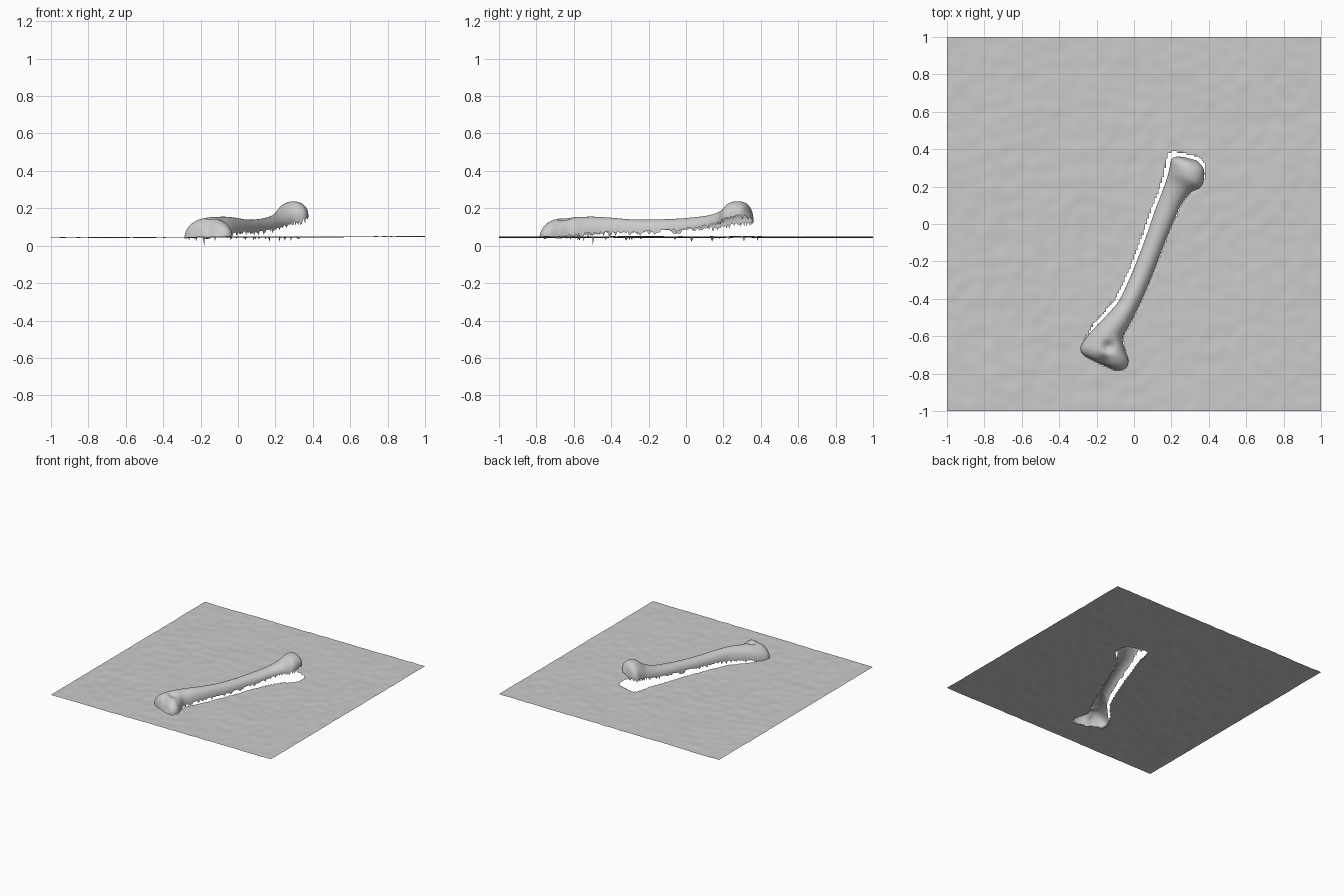
import bpy, bmesh, math, random
from mathutils import Vector, noise

if "Cube" in bpy.data.objects:
    bpy.data.objects.remove(bpy.data.objects["Cube"])

random.seed(4)

# Cross-sections along the bone: left x,y, right x,y, crest z, left rim z, right rim z
SECTIONS = [
    (-.21, -.735, -.10, -.785, .05, .045, .045),
    (-.27, -.70, -.05, -.775, .115, .04, .05),
    (-.285, -.66, -.03, -.735, .145, .04, .05),
    (-.255, -.605, -.045, -.68, .152, .045, .05),
    (-.20, -.545, -.06, -.61, .153, .06, .06),
    (-.12, -.46, -.025, -.54, .155, .07, .07),
    (-.075, -.40, .035, -.42, .15, .075, .075),
    (-.01, -.26, .095, -.28, .14, .08, .075),
    (.06, -.08, .16, -.11, .142, .085, .085),
    (.115, .08, .21, .01, .152, .095, .095),
    (.15, .17, .25, .10, .165, .105, .11),
    (.175, .24, .30, .165, .19, .115, .125),
    (.19, .30, .36, .20, .23, .125, .145),
    (.20, .345, .375, .255, .235, .13, .16),
    (.23, .36, .37, .30, .215, .135, .165),
    (.28, .355, .335, .34, .165, .14, .155),
]
# Hollows between the condyles: x, y, radius, depth
DIMPLES = [(-.135, -.655, .03, .025), (-.16, -.735, .03, .025)]


def spline(t):
    """Catmull-Rom blend of the section table."""
    n = len(SECTIONS) - 1
    i = min(int(t), n - 1)
    f = t - i
    a, b, c, d = (SECTIONS[max(0, min(n, i + k))] for k in (-1, 0, 1, 2))
    return [.5 * (2 * q + (r - p) * f + (2 * p - 5 * q + 4 * r - s) * f * f
                  + (3 * q - p - 3 * r + s) * f ** 3) for p, q, r, s in zip(a, b, c, d)]


def finish(bm, name):
    mesh = bpy.data.meshes.new(name)
    bmesh.ops.recalc_face_normals(bm, faces=bm.faces)
    for f in bm.faces:
        f.smooth = True
    bm.to_mesh(mesh)
    bm.free()
    ob = bpy.data.objects.new(name, mesh)
    bpy.context.collection.objects.link(ob)


# Bone shell: open-bottomed arch lofted along the sections, with a ragged rim
ROWS, COLS = 210, 28
bm = bmesh.new()
grid = []
for r in range(ROWS + 1):
    t = r / ROWS * (len(SECTIONS) - 1)
    lx, ly, rx, ry, top, zl, zr = spline(t)
    lean = .012 * max(0, min(1, (t - 10) / 2))
    row = []
    for c in range(COLS + 1):
        a = math.pi * c / COLS
        u = .5 - .5 * math.cos(a)
        x, y = lx + (rx - lx) * u, ly + (ry - ly) * u
        rim = zl + (zr - zl) * u
        arch = math.sin(a) ** .9 if 0 < c < COLS else 0
        z = rim + (top - rim) * arch + lean * (2 * u - 1) * arch
        for dx, dy, rad, dep in DIMPLES:
            z -= dep * arch * math.exp(-((x - dx) ** 2 + (y - dy) ** 2) / rad ** 2)
        if c in (0, COLS) and t > 3:
            z -= random.choice((0, 0, .006, .012, .022))
        row.append(bm.verts.new((x, y, z)))
    grid.append(row)
for r in range(ROWS):
    for c in range(COLS):
        bm.faces.new((grid[r][c], grid[r][c + 1], grid[r + 1][c + 1], grid[r + 1][c]))
# Rounded end caps
for row in (grid[0], grid[-1]):
    bm.faces.new(row)
finish(bm, "bone_shell")

# Outline of the hole left in the sheet below the bone
left = [Vector((s[0], s[1])) for s in SECTIONS]
right = [Vector((s[2], s[3])) for s in SECTIONS]
for i, (p, q) in enumerate(zip(left, right)):
    p -= (q - p).normalized() * (.022 if i > 3 else .0)
    if i > 11:
        p += Vector((0, .02))
        q += Vector((.01, .02))
outline = left + right[::-1]


def inside(x, y):
    hit = False
    for p, q in zip(outline, outline[1:] + outline[:1]):
        if (p.y > y) != (q.y > y) and x < p.x + (q.x - p.x) * (y - p.y) / (q.y - p.y):
            hit = not hit
    return hit


# Ground sheet: gently rippled square with the hole cut out
bm = bmesh.new()
bmesh.ops.create_grid(bm, x_segments=200, y_segments=200, size=1)
for v in bm.verts:
    x, y = v.co.xy
    v.co.z = .046 + .003 * x + .003 * noise.noise(Vector((x * 3, y * 3, 0))) \
        + .003 * noise.noise(Vector((x * 14, y * 14, 5)))
hole = [f for f in bm.faces if inside(*f.calc_center_median().xy)]
bmesh.ops.delete(bm, geom=hole, context='FACES')
# Torn points hanging from the hole's edge
edge = [v for v in bm.verts if v.is_boundary and max(abs(v.co.x), abs(v.co.y)) < .95]
for v in edge:
    if random.random() < .05:
        v.co.z = random.uniform(.02, .04)
min(edge, key=lambda v: (v.co.xy - Vector((-.17, -.52))).length).co.z = 0
finish(bm, "ground_sheet")
